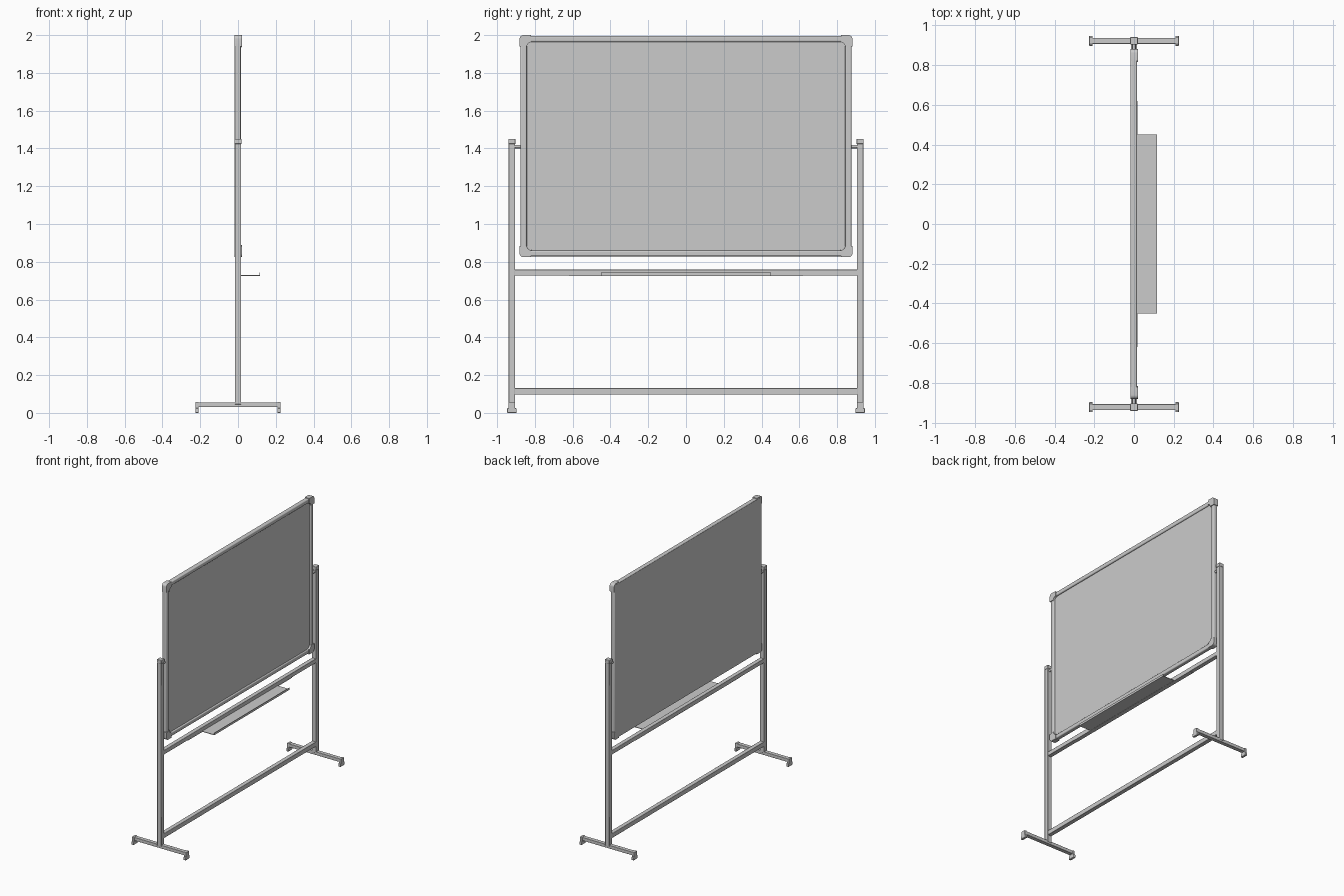
import bpy, bmesh, math
from mathutils import Matrix

if "Cube" in bpy.data.objects:
    bpy.data.objects.remove(bpy.data.objects["Cube"])


def finish(bm, name, bevel=0.0, segs=3):
    bmesh.ops.recalc_face_normals(bm, faces=bm.faces)
    me = bpy.data.meshes.new(name)
    bm.to_mesh(me)
    bm.free()
    ob = bpy.data.objects.new(name, me)
    bpy.context.collection.objects.link(ob)
    if bevel:
        m = ob.modifiers.new("bevel", 'BEVEL')
        m.width, m.segments, m.limit_method = bevel, segs, 'ANGLE'
        m.angle_limit = math.radians(50)
    bpy.context.view_layer.objects.active = ob
    ob.select_set(True)
    bpy.ops.object.shade_smooth_by_angle(angle=math.radians(35))
    ob.select_set(False)
    return ob


def box(name, x, y, z, bevel=0.0, segs=3):
    """Box from (min, max) ranges on each axis."""
    bm = bmesh.new()
    bmesh.ops.create_cube(bm, size=1)
    for v in bm.verts:
        for i, (a, b) in enumerate((x, y, z)):
            v.co[i] = (a + b) / 2 + v.co[i] * (b - a)
    return finish(bm, name, bevel, segs)


def prism(name, pts, x0, x1, bevel=0.0):
    """Extrude a (y, z) outline along x."""
    bm = bmesh.new()
    f = bm.faces.new([bm.verts.new((x0, y, z)) for y, z in pts])
    ext = bmesh.ops.extrude_face_region(bm, geom=[f])
    for v in ext["geom"]:
        if isinstance(v, bmesh.types.BMVert):
            v.co.x = x1
    return finish(bm, name, bevel)


def arc(cy, cz, r, a0, a1, n=6):
    return [(cy + r * math.cos(math.radians(a0 + (a1 - a0) * i / n)),
             cz + r * math.sin(math.radians(a0 + (a1 - a0) * i / n))) for i in range(n + 1)]


# Writing panel, recessed at the front and flush at the back
ZC, HY, HZ = 1.412, 0.881, 0.588
box("board_panel", (-0.018, 0.005), (-0.872, 0.872), (ZC - 0.579, ZC + 0.579))

# Board frame bars
for s, n in ((1, "right"), (-1, "left")):
    box(f"frame_{n}", (-0.0175, 0.015), sorted((s * 0.843, s * 0.876)), (ZC - 0.56, ZC + 0.56), 0.007)
for s, n in ((1, "top"), (-1, "bottom")):
    box(f"frame_{n}", (-0.0175, 0.015), (-0.86, 0.86), sorted((ZC + s * 0.552, ZC + s * 0.583)), 0.007)

# Rounded corner caps: outer round, inner fillet
outline = (arc(-0.02, -0.02, 0.02, 0, 90) + [(-0.06, 0), (-0.06, -0.037)]
           + arc(-0.065, -0.065, 0.028, 90, 0) + [(-0.037, -0.06), (0, -0.06)])
outline = [(max(y, -0.068), max(z, -0.068)) for y, z in outline]
for sy in (1, -1):
    for sz in (1, -1):
        prism("frame_corner", [(sy * (HY + y), ZC + sz * (HZ + z)) for y, z in outline],
              -0.0178, 0.020, 0.003)

# Stand sides: post, cap, pivot and foot
P = 0.922
for s, n in ((1, "right"), (-1, "left")):
    def yr(h):
        return (s * P - h, s * P + h)
    box(f"post_{n}", (-0.017, 0.017), yr(0.017), (0.045, 1.425), 0.002, 2)
    box(f"post_cap_{n}", (-0.019, 0.019), yr(0.019), (1.424, 1.451), 0.003, 2)
    bm = bmesh.new()
    bmesh.ops.create_cone(bm, cap_ends=True, segments=20, radius1=0.009, radius2=0.009, depth=0.05,
                          matrix=Matrix.Translation((0, s * 0.892, 1.41)) @ Matrix.Rotation(math.pi / 2, 4, 'X'))
    finish(bm, f"pivot_{n}")
    box(f"foot_bar_{n}", (-0.215, 0.215), yr(0.015), (0.031, 0.056), 0.002, 2)
    for e in (1, -1):
        xr = sorted((e * 0.208, e * 0.226))
        box(f"foot_end_{n}", xr, yr(0.018), (0.02, 0.058), 0.002, 2)
        box(f"foot_pad_{n}", xr, yr(0.025), (0.0, 0.025), 0.003, 2)

# Cross rails
box("middle_rail", (-0.016, 0.016), (-0.907, 0.907), (0.727, 0.758), 0.002, 2)
box("lower_rail", (-0.016, 0.016), (-0.907, 0.907), (0.097, 0.131), 0.002, 2)

# Pen tray with raised lip, and its mounting strip under the rail
prof = [(0.012, 0.726), (0.116, 0.726), (0.116, 0.742), (0.113, 0.742), (0.113, 0.730), (0.012, 0.730)]
bm = bmesh.new()
f = bm.faces.new([bm.verts.new((x, -0.45, z)) for x, z in prof])
for v in bmesh.ops.extrude_face_region(bm, geom=[f])["geom"]:
    if isinstance(v, bmesh.types.BMVert):
        v.co.y = 0.45
finish(bm, "pen_tray")
box("tray_strip", (-0.014, 0.017), (-0.62, 0.62), (0.7245, 0.729))
